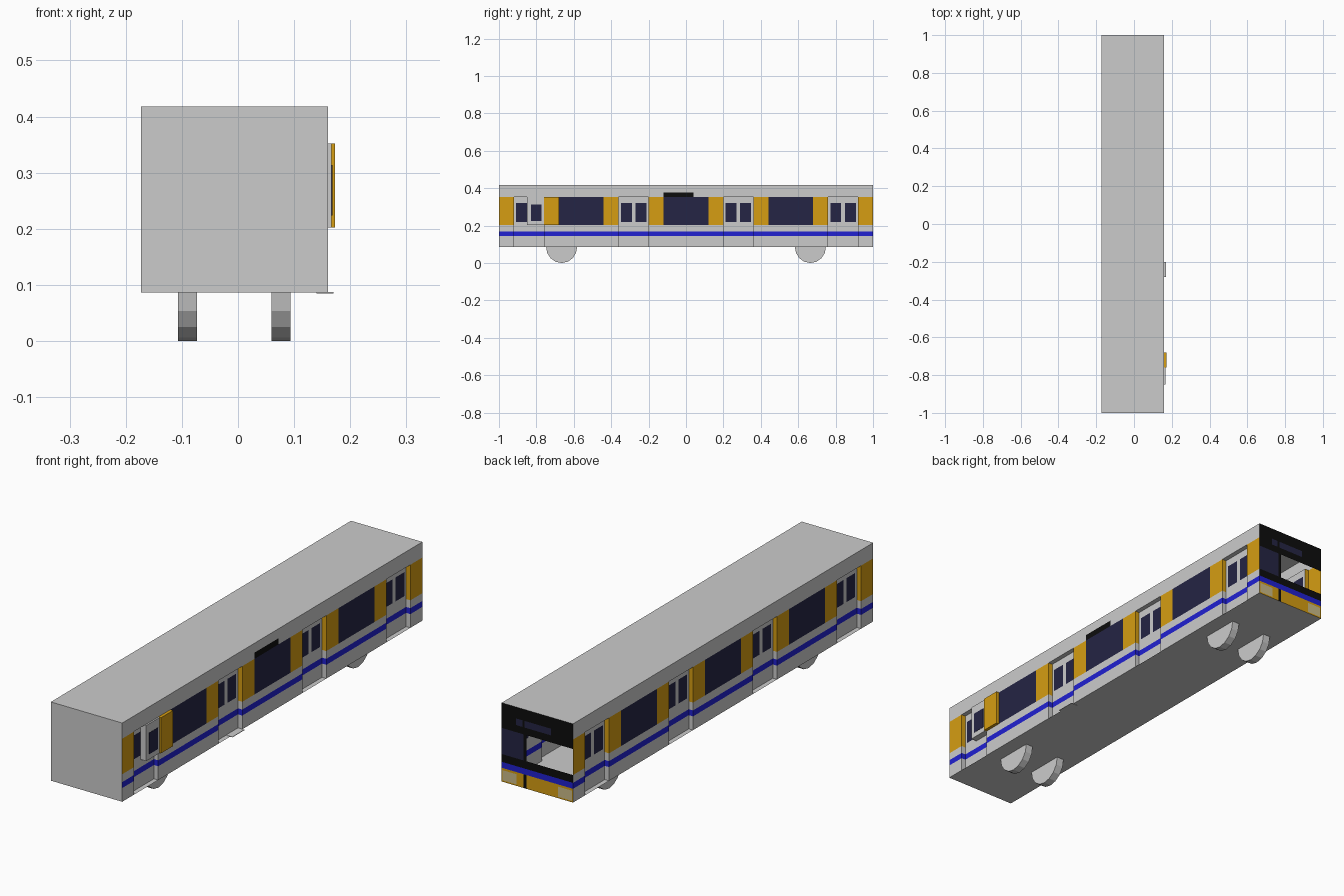
import bpy, bmesh, math

if "Cube" in bpy.data.objects:
    bpy.data.objects.remove(bpy.data.objects["Cube"])

# Colours
COLOURS = {
    "grey": (0.6, 0.6, 0.6), "orange": (0.67, 0.34, 0.006), "blue": (0.015, 0.015, 0.64),
    "navy_glass": (0.018, 0.018, 0.058), "black": (0.004, 0.004, 0.004), "headlight_tan": (0.6, 0.5, 0.25),
}
NAMES = list(COLOURS)
GREY, ORANGE, BLUE, NAVY, BLACK, TAN = range(6)
MATS = []
for n, c in COLOURS.items():
    m = bpy.data.materials.new(n)
    m.diffuse_color = (*c, 1)
    m.use_nodes = True
    m.node_tree.nodes["Principled BSDF"].inputs["Base Color"].default_value = m.diffuse_color
    MATS.append(m)

# Main sizes
XL, XR, Y0, Y1 = -0.173, 0.16, -1.0, 1.0
XC = (XL + XR) / 2
ZB, ZS0, ZS1, ZW, ZT, ZR = 0.086, 0.144, 0.169, 0.202, 0.352, 0.418
RECESS = 0.02
DOORS = [(-0.92, -0.76), (-0.36, -0.2), (0.2, 0.36), (0.76, 0.92)]
WINDOWS = [(-0.68, -0.44), (-0.12, 0.12), (0.44, 0.68)]


def finish(bm, name):
    bmesh.ops.remove_doubles(bm, verts=bm.verts[:], dist=1e-5)
    me = bpy.data.meshes.new(name)
    bm.to_mesh(me)
    bm.free()
    for m in MATS:
        me.materials.append(m)
    ob = bpy.data.objects.new(name, me)
    bpy.context.collection.objects.link(ob)
    return ob


def quad(bm, pts, mat, outward):
    f = bm.faces.new([bm.verts.new(p) for p in pts])
    f.normal_update()
    if f.normal.dot(outward) < 0:
        f.normal_flip()
    f.material_index = mat


def grid(bm, us, vs, place, rule, outward):
    """Sheet of cells between the cut lines, each coloured by a rule on its centre."""
    us, vs = sorted(set(us)), sorted(set(vs))
    for a, b in zip(us, us[1:]):
        for c, d in zip(vs, vs[1:]):
            mat = rule((a + b) / 2, (c + d) / 2)
            if mat is not None:
                quad(bm, [place(*p) for p in ((a, c), (b, c), (b, d), (a, d))], mat, outward)


def box(name, x, y, z, mat):
    bm = bmesh.new()
    bmesh.ops.create_cube(bm, size=1)
    for v in bm.verts:
        v.co = [(r[0] + r[1]) / 2 + c * (r[1] - r[0]) for r, c in zip((x, y, z), v.co)]
    for f in bm.faces:
        f.material_index = mat
    return finish(bm, name)


def inside(t, spans):
    return any(a < t < b for a, b in spans)


def band(z):
    return BLUE if ZS0 < z < ZS1 else ORANGE if ZW < z < ZT else GREY


# Side walls and recessed doors
def side(name, x, s):
    out = (s, 0, 0)
    sign = [(-0.12, 0.04)] if s > 0 else []

    def wall(y, z):
        if z < ZT and inside(y, DOORS):
            return None
        if ZT < z < 0.378 and inside(y, sign):
            return BLACK
        if ZW < z < ZT and inside(y, WINDOWS):
            return NAVY
        return band(z)

    bm = bmesh.new()
    ys = [Y0, Y1] + [t for p in DOORS + WINDOWS + sign for t in p]
    grid(bm, ys, [ZB, ZS0, ZS1, ZW, ZT, 0.378, ZR], lambda y, z: (x, y, z), wall, out)
    xi = x - s * RECESS
    for a, b in DOORS:
        for y, n in ((a, 1), (b, -1)):
            grid(bm, [x, xi], [ZB, ZS0, ZS1, ZW, ZT], lambda u, z: (u, y, z),
                 lambda u, z: band(z), (0, n, 0))
        quad(bm, [(x, a, ZT), (x, b, ZT), (xi, b, ZT), (xi, a, ZT)], GREY, (0, 0, -1))
    finish(bm, name + "_wall")

    for i, (a, b) in enumerate(DOORS):
        mid = (a + b) / 2
        panes = [(a + 0.012, mid - 0.01), (mid + 0.01, b - 0.012)]

        def door(y, z):
            if 0.219 < z < 0.32 and inside(y, panes):
                return NAVY
            return BLUE if ZS0 < z < ZS1 else GREY

        bm = bmesh.new()
        grid(bm, [a, mid, b] + [t for p in panes for t in p], [ZB, ZS0, ZS1, 0.219, 0.32, ZT],
             lambda y, z: (xi, y, z), door, out)
        finish(bm, f"{name}_door_{i + 1}")


side("right", XR, 1)
side("left", XL, -1)

# Floor, roof and plain end
for name, z, n in (("floor", ZB, -1), ("roof", ZR, 1)):
    bm = bmesh.new()
    quad(bm, [(XL, Y0, z), (XR, Y0, z), (XR, Y1, z), (XL, Y1, z)], GREY, (0, 0, n))
    finish(bm, name)
bm = bmesh.new()
quad(bm, [(XL, Y0, ZB), (XR, Y0, ZB), (XR, Y0, ZR), (XL, Y0, ZR)], GREY, (0, -1, 0))
finish(bm, "plain_end")


# Cab end with one glazed pane, one open windscreen, sign panes and headlights
def cab(x, z):
    pillar = 0.043 < x < 0.057
    if z < ZS0:
        if 0.092 < z < 0.135 and inside(x, [(0.09, 0.155), (-0.168, -0.103)]):
            return TAN
        return BLACK if pillar else ORANGE
    if z < ZS1:
        return BLUE
    if z < ZW or z > 0.312:
        if 0.342 < z < 0.37 and inside(x, [(0.062, 0.093), (-0.07, 0.053)]):
            return NAVY
        return BLACK
    return BLACK if pillar else NAVY if x > 0.057 else None


bm = bmesh.new()
grid(bm, [XL, -0.168, -0.103, -0.07, 0.043, 0.053, 0.057, 0.062, 0.09, 0.093, 0.155, XR],
     [ZB, 0.092, 0.135, ZS0, ZS1, ZW, 0.312, 0.342, 0.37, ZR],
     lambda x, z: (x, Y1, z), cab, (0, 1, 0))
finish(bm, "cab_end")

# Door leaf slid outwards, with the raised panel beside it
box("open_door_leaf", (XR - RECESS, 0.167), (-0.85, -0.76), (ZW, ZT), GREY)
box("open_door_glass", (0.167, 0.168), (-0.83, -0.772), (0.224, 0.314), NAVY)
box("raised_side_panel", (XR, 0.173), (-0.76, -0.68), (ZW, ZT), ORANGE)
box("door_step", (XR - RECESS, 0.17), (-0.28, -0.2), (ZB - 0.001, ZB + 0.001), GREY)

# Half-disc wheels
R, W = ZB, 0.017
for i, y in enumerate((-0.665, 0.665)):
    for j, x in enumerate((XC - 0.0835, XC + 0.0835)):
        bm = bmesh.new()
        arc = [(y + 0.083 * math.cos(math.pi * k / 8), ZB - R * math.sin(math.pi * k / 8)) for k in range(9)]
        face = bm.faces.new([bm.verts.new((x - W, p, q)) for p, q in arc])
        ext = bmesh.ops.extrude_face_region(bm, geom=[face], use_keep_orig=True)
        for v in ext["geom"]:
            if isinstance(v, bmesh.types.BMVert):
                v.co.x += 2 * W
        bmesh.ops.recalc_face_normals(bm, faces=bm.faces[:])
        finish(bm, f"wheel_{i + 1}_{j + 1}")
